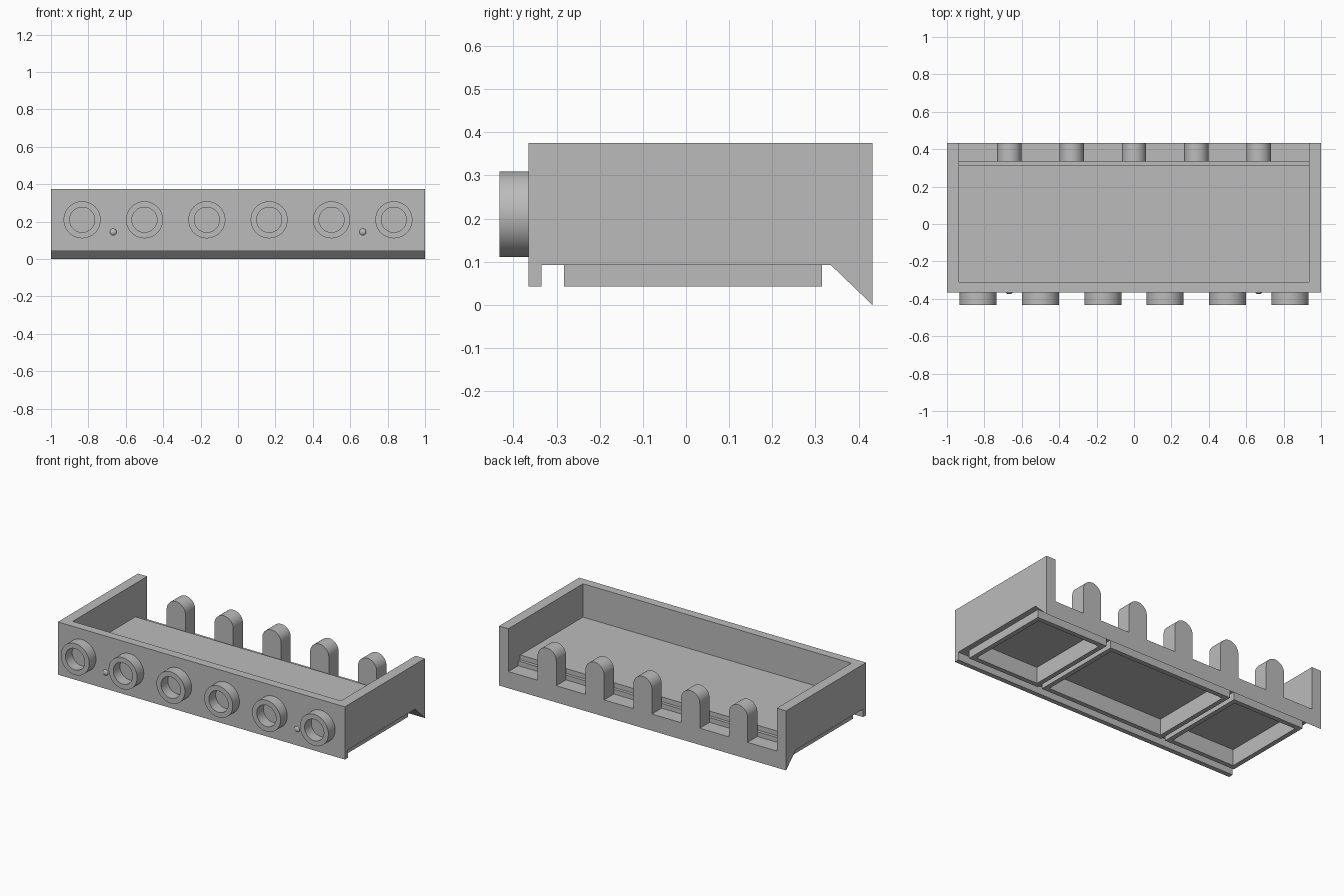
import bpy, bmesh, math
from mathutils import Vector, Matrix

cube = bpy.data.objects.get("Cube")
if cube:
    bpy.data.objects.remove(cube, do_unlink=True)

grey = bpy.data.materials.new("plain grey")
grey.use_nodes = True
grey.diffuse_color = (0.5, 0.5, 0.5, 1)
grey.node_tree.nodes["Principled BSDF"].inputs["Base Color"].default_value = (0.5, 0.5, 0.5, 1)


def finish(name, bm, smooth=False):
    bmesh.ops.recalc_face_normals(bm, faces=bm.faces)
    mesh = bpy.data.meshes.new(name)
    bm.to_mesh(mesh)
    bm.free()
    mesh.materials.append(grey)
    obj = bpy.data.objects.new(name, mesh)
    bpy.context.collection.objects.link(obj)
    bpy.context.view_layer.objects.active = obj
    if smooth:
        bpy.ops.object.select_all(action="DESELECT")
        obj.select_set(True)
        bpy.ops.object.shade_smooth_by_angle(angle=math.radians(30))
    return obj


def extrude(name, points, offset, smooth=False):
    """Fill a planar outline and push it along the offset."""
    bm = bmesh.new()
    face = bm.faces.new([bm.verts.new(p) for p in points])
    out = bmesh.ops.extrude_face_region(bm, geom=[face], use_keep_orig=True)
    moved = [v for v in out["geom"] if isinstance(v, bmesh.types.BMVert)]
    bmesh.ops.translate(bm, vec=offset, verts=moved)
    return finish(name, bm, smooth)


def side_profile(name, yz, half):
    return extrude(name, [(-half, y, z) for y, z in yz], (2 * half, 0, 0))


def box(name, x0, x1, y0, y1, z0, z1):
    return extrude(name, [(x0, y0, z0), (x1, y0, z0), (x1, y1, z0), (x0, y1, z0)], (0, 0, z1 - z0))


def combine(target, tool, operation):
    mod = target.modifiers.new("shape", "BOOLEAN")
    mod.operation, mod.solver, mod.object = operation, "EXACT", tool
    tool.hide_render = True
    bpy.context.view_layer.objects.active = target
    bpy.ops.object.modifier_apply(modifier=mod.name)
    bpy.data.objects.remove(tool, do_unlink=True)


def lathe(name, profile, x, z, steps):
    """Spin (radius, y) points about an axis running front to back."""
    bm = bmesh.new()
    verts = [bm.verts.new((r, y, 0)) for r, y in profile]
    edges = [bm.edges.new(pair) for pair in zip(verts, verts[1:])]
    bmesh.ops.spin(bm, geom=verts + edges, cent=(0, 0, 0), axis=(0, 1, 0),
                   angle=math.tau, steps=steps, use_duplicate=False)
    bmesh.ops.remove_doubles(bm, verts=bm.verts, dist=0.0002)
    bmesh.ops.translate(bm, vec=(x, 0, z), verts=bm.verts)
    return finish(name, bm, True)


FRONT, BACK, TOP = -0.365, 0.432, 0.375
UNDER, LIP, LEDGE, FLOOR = 0.093, 0.043, 0.105, 0.165

# Tray body with front lip and sloped rear skirt
tray = side_profile("tray", [(FRONT, LIP), (-0.335, LIP), (-0.335, UNDER), (0.335, UNDER),
                             (BACK, 0), (BACK, TOP), (FRONT, TOP)], 1)

# Open interior, stepping down to the rear ledge
hollow = side_profile("hollow", [(-0.31, 0.5), (-0.31, FLOOR), (0.315, FLOOR), (0.315, 0.135),
                                 (0.335, 0.135), (0.335, LEDGE), (0.6, LEDGE), (0.6, 0.5)], 0.935)
combine(tray, hollow, "DIFFERENCE")

# Three raised rims with deep pockets underneath
rim = 0.03
for x0, x1 in ((-0.965, -0.465), (-0.435, 0.435), (0.465, 0.965)):
    combine(tray, box("rim", x0, x1, -0.283, 0.315, LIP, 0.12), "UNION")
    combine(tray, box("pocket", x0 + rim, x1 - rim, -0.283 + rim, 0.315 - rim, -0.1, 0.145), "DIFFERENCE")

# Round-topped posts along the rear ledge
radius, centre = 0.065, 0.26
for i in range(5):
    x = (i - 2) / 3
    arc = [(x + radius * math.cos(a), BACK, centre + radius * math.sin(a))
           for a in (math.pi * k / 24 for k in range(25))]
    extrude(f"rear_post_{i + 1}", [(x + radius, BACK, LEDGE)] + arc + [(x - radius, BACK, LEDGE)],
            (0, 0.335 - BACK, 0), True)

# Round sockets on the front
for i in range(6):
    lathe(f"front_socket_{i + 1}", [(0.067, FRONT), (0.067, -BACK), (0.099, -BACK), (0.099, FRONT)],
          (i - 2.5) / 3, 0.21, 64)

# Small domed indicators between the sockets
for side, x in (("right", -0.667), ("left", 0.667)):
    dome = [(0.018 * math.cos(a), FRONT - 0.01 * math.sin(a))
            for a in (math.pi / 2 * k / 6 for k in range(7))]
    lathe(f"{side}_indicator", dome, x, 0.145, 24)
